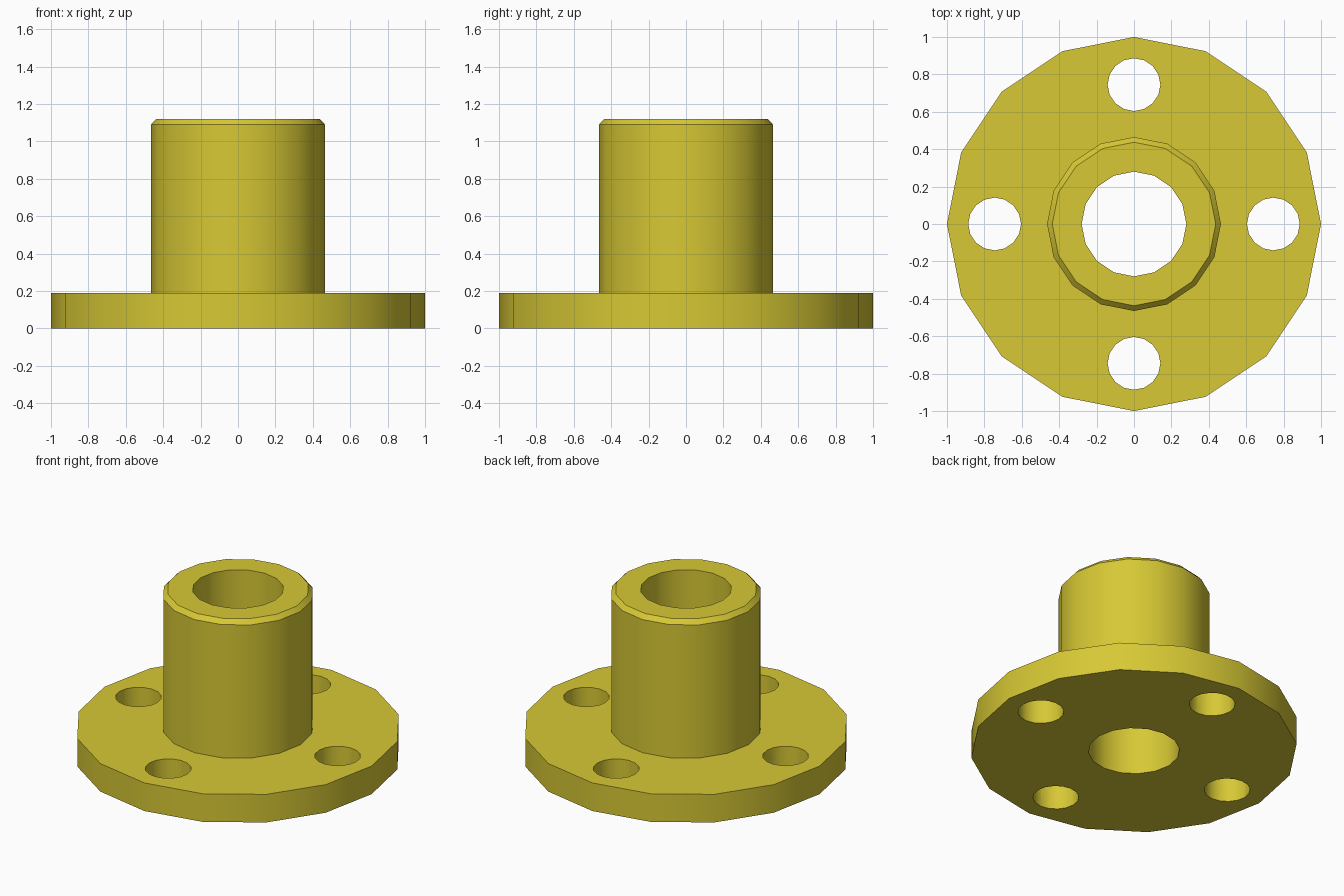
import bpy
import bmesh
from math import cos, sin, pi, radians
from mathutils import Matrix

SIDES = 16

if "Cube" in bpy.data.objects:
    bpy.data.objects.remove(bpy.data.objects["Cube"], do_unlink=True)

# One yellow material
yellow = bpy.data.materials.new("yellow")
yellow.use_nodes = True
colour = (0.68, 0.58, 0.035, 1)
yellow.diffuse_color = colour
yellow.node_tree.nodes["Principled BSDF"].inputs["Base Color"].default_value = colour


def add_object(name, bm):
    mesh = bpy.data.meshes.new(name)
    bmesh.ops.recalc_face_normals(bm, faces=bm.faces)
    bm.to_mesh(mesh)
    bm.free()
    mesh.materials.append(yellow)
    obj = bpy.data.objects.new(name, mesh)
    bpy.context.collection.objects.link(obj)
    return obj


def lathe(name, profile):
    """Turn a closed (radius, height) profile about the z axis."""
    bm = bmesh.new()
    rings = []
    for i in range(SIDES):
        a = 2 * pi * i / SIDES
        rings.append([bm.verts.new((r * cos(a), r * sin(a), z)) for r, z in profile])
    n = len(profile)
    for i in range(SIDES):
        here, there = rings[i], rings[(i + 1) % SIDES]
        for j in range(n):
            k = (j + 1) % n
            bm.faces.new((here[j], there[j], there[k], here[k]))
    return add_object(name, bm)


# Flange, chamfered collar and through bore as one turned body
body = lathe("flanged_bushing", [
    (0.28, 0), (1, 0), (1, 0.19), (0.465, 0.19),
    (0.465, 1.09), (0.437, 1.12), (0.28, 1.12),
])

# Four bolt holes through the flange
bm = bmesh.new()
for i in range(4):
    a = i * pi / 2
    bmesh.ops.create_cone(
        bm, cap_ends=True, segments=SIDES, radius1=0.141, radius2=0.141, depth=0.6,
        matrix=Matrix.Translation((0.745 * cos(a), 0.745 * sin(a), 0.1)))
cutter = add_object("bolt_hole_cutter", bm)
cutter.hide_render = True

cut = body.modifiers.new("bolt_holes", "BOOLEAN")
cut.operation = "DIFFERENCE"
cut.solver = "EXACT"
cut.object = cutter
bpy.ops.object.select_all(action="DESELECT")
body.select_set(True)
bpy.context.view_layer.objects.active = body
bpy.ops.object.modifier_apply(modifier=cut.name)
bpy.data.objects.remove(cutter, do_unlink=True)

# Smooth round walls, crisp rims
bpy.ops.object.shade_smooth_by_angle(angle=radians(30))
